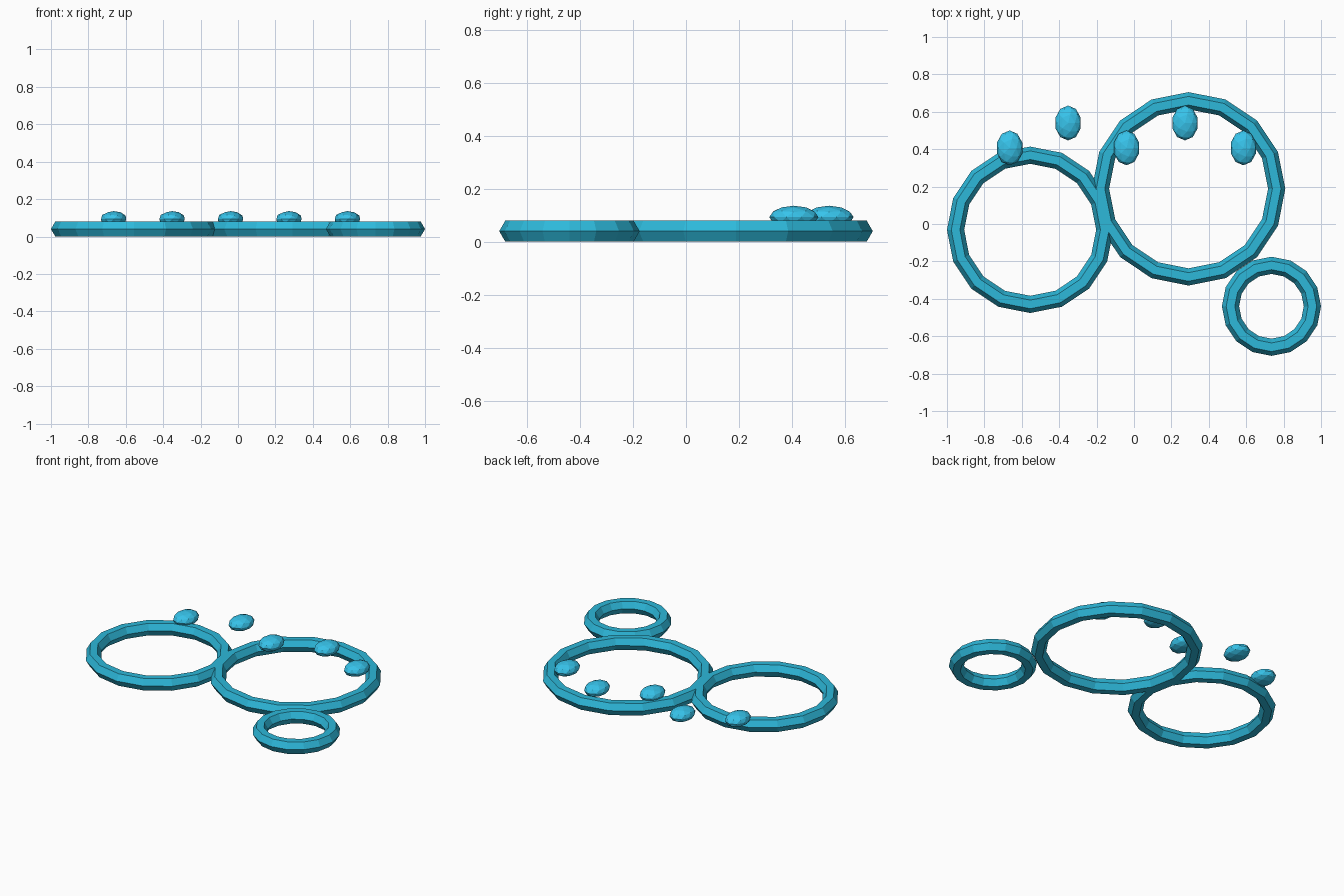
import bpy

if "Cube" in bpy.data.objects:
    bpy.data.objects.remove(bpy.data.objects["Cube"])

TUBE = 0.046   # six-sided tube radius
MID_Z = 0.04   # tube centre height


def material(name, colour):
    mat = bpy.data.materials.new(name)
    mat.diffuse_color = colour
    mat.use_nodes = True
    mat.node_tree.nodes["Principled BSDF"].inputs["Base Color"].default_value = mat.diffuse_color
    return mat


cyan = material("cyan", (0.026, 0.48, 0.70, 1))
bright_cyan = material("bright_cyan", (0.038, 0.55, 0.83, 1))


def ring(name, x, y, outer):
    bpy.ops.mesh.primitive_torus_add(
        major_segments=16, minor_segments=6,
        major_radius=outer - TUBE, minor_radius=TUBE,
        location=(x, y, MID_Z))
    obj = bpy.context.object
    obj.name = name
    obj.data.materials.append(cyan)


def bead(name, x, y):
    bpy.ops.mesh.primitive_ico_sphere_add(subdivisions=2, radius=1, location=(x, y, 0.093))
    obj = bpy.context.object
    obj.name = name
    obj.scale = (0.071, 0.093, 0.043)
    obj.data.materials.append(bright_cyan)


# Three touching rings lying flat
ring("left_ring", -0.555, -0.031, 0.445)
ring("large_ring", 0.292, 0.188, 0.517)
ring("small_ring", 0.735, -0.44, 0.265)

# Zigzag row of flattened beads along the back
for i in range(5):
    bead(f"bead_{i + 1}", -0.665 + 0.3125 * i, 0.54 if i % 2 else 0.407)
